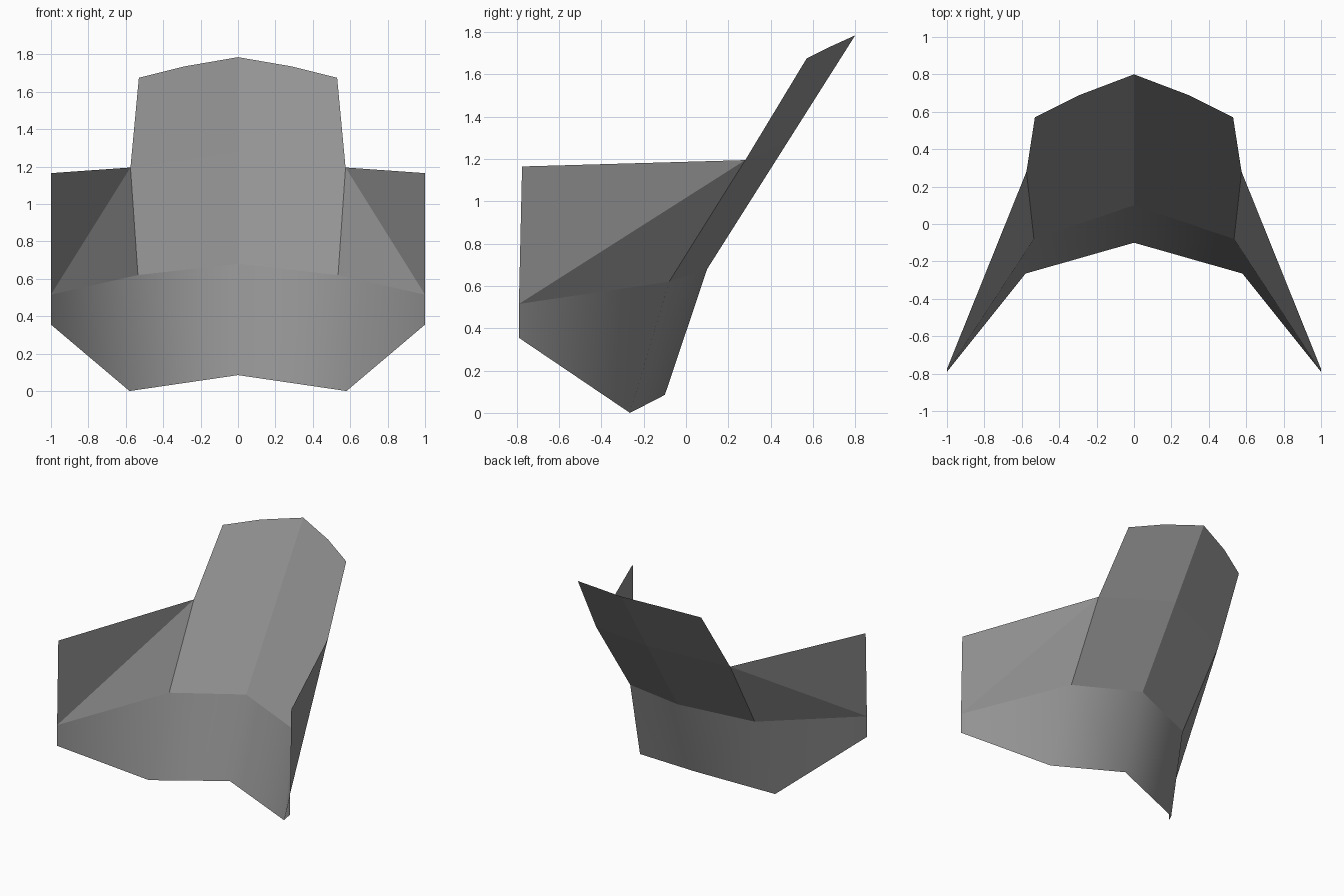
import bpy

cube = bpy.data.objects.get("Cube")
if cube:
    bpy.data.objects.remove(cube)

grey = bpy.data.materials.new("plain_grey")
grey.use_nodes = True
colour = (0.29, 0.29, 0.29, 1)
grey.diffuse_color = colour
grey.node_tree.nodes["Principled BSDF"].inputs["Base Color"].default_value = colour

# Key corners of the left half of the thin shell
P = {
    "ridge_low": (0, 0.10, 0.68),
    "ridge_mid": (0, 0.48, 1.28),
    "ridge_top": (0, 0.80, 1.785),
    "panel_low": (0.535, -0.08, 0.62),
    "panel_mid": (0.575, 0.28, 1.195),
    "panel_top": (0.53, 0.57, 1.675),
    "panel_arc": (0.29, 0.69, 1.735),
    "wing_low": (1, -0.79, 0.515),
    "wing_top": (1, -0.775, 1.165),
    "skirt_mid": (0, -0.10, 0.085),
    "skirt_low": (0.58, -0.265, 0.0),
    "skirt_tip": (1, -0.79, 0.355),
}


def shell(name, faces, smooth=False):
    """Half sheet from named corners, mirrored across x."""
    names = sorted({n for f in faces for n in f})
    mesh = bpy.data.meshes.new(name)
    mesh.from_pydata([P[n] for n in names], [],
                     [[names.index(n) for n in f] for f in faces])
    mesh.materials.append(grey)
    mesh.polygons.foreach_set("use_smooth", [smooth] * len(mesh.polygons))
    obj = bpy.data.objects.new(name, mesh)
    bpy.context.collection.objects.link(obj)
    mirror = obj.modifiers.new("mirror", "MIRROR")
    mirror.use_axis = (True, False, False)
    return obj


# Tall leaning panel with a crease down the middle
shell("upper_panel", [
    ("ridge_low", "panel_low", "panel_mid", "ridge_mid"),
    ("ridge_mid", "panel_mid", "panel_top", "panel_arc", "ridge_top"),
])

# Folded wings on both sides
shell("side_wings", [
    ("panel_low", "wing_low", "panel_mid"),
    ("wing_low", "wing_top", "panel_mid"),
])

# Curved skirt wrapping below the panel and wings
shell("lower_skirt", [
    ("skirt_mid", "skirt_low", "panel_low", "ridge_low"),
    ("skirt_low", "skirt_tip", "wing_low", "panel_low"),
], smooth=True)
